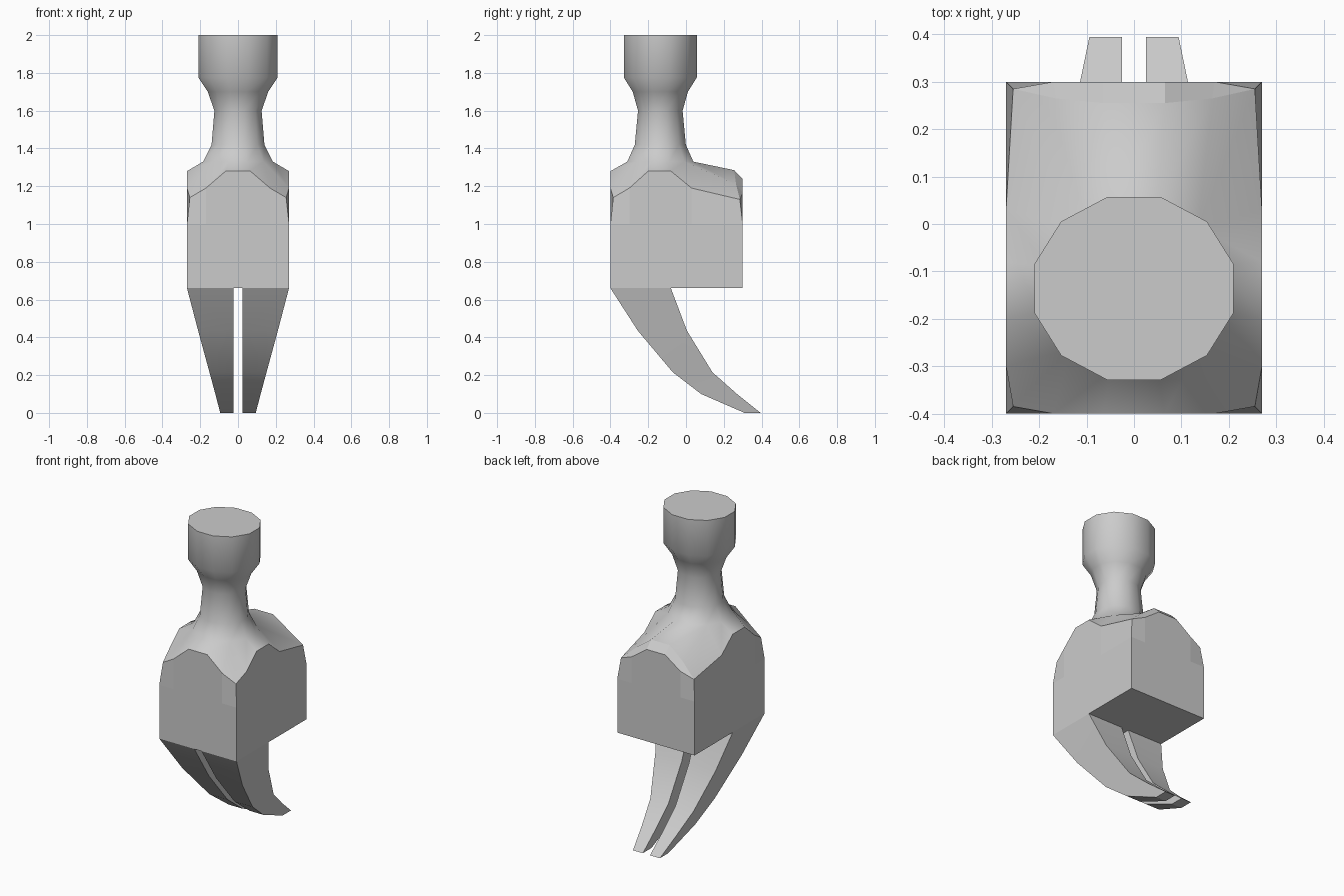
import bpy, bmesh
from math import sin, cos, radians

cube = bpy.data.objects.get("Cube")
if cube:
    bpy.data.objects.remove(cube)

# One bare metal colour
steel = bpy.data.materials.new("steel_grey")
steel.use_nodes = True
steel.diffuse_color = (0.6, 0.6, 0.6, 1)
steel.node_tree.nodes["Principled BSDF"].inputs["Base Color"].default_value = (0.6, 0.6, 0.6, 1)


def loft(name, rings, flat_below, sharp_angle):
    """Skin a stack of equal-length rings, with flat faces below a height."""
    bm = bmesh.new()
    rows = [[bm.verts.new(p) for p in ring] for ring in rings]
    n = len(rows[0])
    for low, high in zip(rows, rows[1:]):
        for i in range(n):
            j = (i + 1) % n
            bm.faces.new((low[i], low[j], high[j], high[i]))
    bm.faces.new(rows[0][::-1])
    bm.faces.new(rows[-1])
    bmesh.ops.remove_doubles(bm, verts=bm.verts[:], dist=0.0005)
    bmesh.ops.recalc_face_normals(bm, faces=bm.faces[:])
    # Flat block faces stay crisp against the smooth neck
    for f in bm.faces:
        f.smooth = max(v.co.z for v in f.verts) > flat_below and abs(f.normal.z) < 0.99
    for e in bm.edges:
        if len(e.link_faces) == 2:
            e.smooth = (all(f.smooth for f in e.link_faces)
                        and e.calc_face_angle(0) < radians(sharp_angle))
    mesh = bpy.data.meshes.new(name)
    bm.to_mesh(mesh)
    bm.free()
    mesh.materials.append(steel)
    obj = bpy.data.objects.new(name, mesh)
    bpy.context.collection.objects.link(obj)
    return obj


def both_sides(half):
    return half + [(-x, y, z) for x, y, z in reversed(half)]


# Scalloped upper edge of the block, from front centre round to back centre
edge = [(.065, -.4, 1.28), (.17, -.4, 1.19), (.255, -.385, 1.14),
        (.27, -.3, 1.19), (.27, -.2, 1.28), (.27, -.08, 1.28), (.27, .03, 1.19),
        (.255, .285, 1.13), (.17, .3, 1.165), (.065, .3, 1.24)]
corners = {2: (.27, -.4), 7: (.27, .3)}


def block_ring(z):
    return both_sides([(*corners.get(i, p[:2]), z) for i, p in enumerate(edge)])


# Rounded shoulder behind the neck
shoulder = edge[:8] + [(.165, .265, 1.21), (.065, .255, 1.285)]

# Twelve-sided rings; the block corner points share one neck point
angles = [-75, -45, -45, -45, -15, 15, 45, 45, 45, 75]


def round_ring(z, rx, ry):
    k = cos(radians(15))
    return [(x, y - 0.136, z) for x, y, z in both_sides(
        [(rx / k * cos(radians(a)), ry / k * sin(radians(a)), z) for a in angles])]


neck = [(1.33, .185, .175), (1.42, .14, .135), (1.6, .125, .118),
        (1.7, .16, .146), (1.775, .21, .193), (2.0, .21, .193)]

rings = [block_ring(.66), block_ring(1.0), both_sides(edge), both_sides(shoulder)]
rings += [round_ring(*r) for r in neck]
head = loft("hammer_head", rings, 1.285, 60)

# Shoulder faces behind the neck are part of the smooth skin
for f in head.data.polygons:
    if f.normal.z > 0.2 and f.center.z < 1.3:
        f.use_smooth = True

# Curved claw prong: height, front y, back y, outer x
claw_rows = [(0, .31, .395, .094), (.1, .08, .27, .12), (.215, -.07, .14, .151),
             (.435, -.255, .005, .211), (.66, -.4, -.08, .27)]
slit = 0.025
claw = loft("claw_prongs",
            [[(slit, f, z), (w, f, z), (w, b, z), (slit, b, z)] for z, f, b, w in claw_rows],
            0, 40)
claw.modifiers.new("mirror", 'MIRROR')
